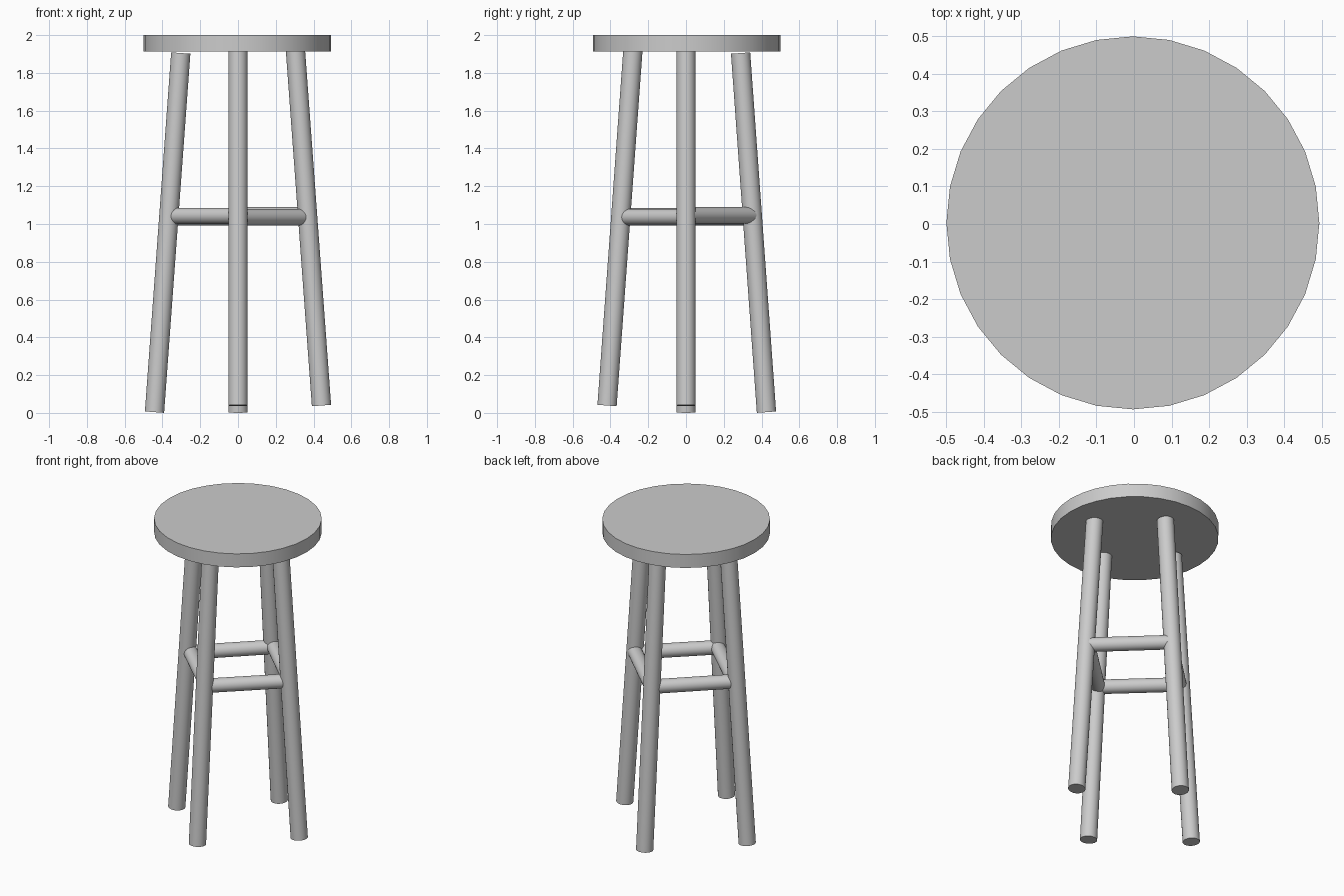
import bpy
from mathutils import Vector

cube = bpy.data.objects.get("Cube")
if cube:
    bpy.data.objects.remove(cube, do_unlink=True)

grey = bpy.data.materials.new("plain grey")
grey.use_nodes = True
colour = (0.6, 0.6, 0.6, 1)
grey.diffuse_color = colour
grey.node_tree.nodes["Principled BSDF"].inputs["Base Color"].default_value = colour


def rod(name, start, end, radius):
    """Round bar with flat ends between two points."""
    start, end = Vector(start), Vector(end)
    axis = end - start
    bpy.ops.mesh.primitive_cylinder_add(
        vertices=32, radius=radius, depth=axis.length, location=(start + end) / 2,
        rotation=axis.to_track_quat("Z", "Y").to_euler())
    obj = bpy.context.object
    obj.name = name
    obj.data.materials.append(grey)
    bpy.ops.object.shade_smooth_by_angle()
    return obj


# Seat disc
rod("seat", (-0.003, 0.003, 1.912), (-0.003, 0.003, 2), 0.496)

# Splayed legs: foot and top centres
legs = {
    "front": ((0, -0.418, 0.039), (0, -0.28, 1.935)),
    "left": ((0.442, 0, 0.039), (0.303, 0, 1.935)),
    "back": ((0, 0.426, 0.004), (0, 0.289, 1.905)),
    "right": ((-0.442, 0, 0.004), (-0.303, 0, 1.905)),
}
for side, (foot, top) in legs.items():
    rod(side + "_leg", foot, top, 0.051)


# Rungs between neighbouring legs, each pushed slightly in or out
def leg_point(side, z):
    foot, top = map(Vector, legs[side])
    return foot.lerp(top, (z - foot.z) / (top.z - foot.z))


rungs = [
    ("front", "left", 1.036, -0.012),
    ("left", "back", 1.046, 0.005),
    ("back", "right", 1.034, -0.01),
    ("right", "front", 1.042, -0.015),
]
for a, b, z, push in rungs:
    p, q = leg_point(a, z), leg_point(b, z)
    outward = (p + q) * 0.5
    outward.z = 0
    shift = outward.normalized() * push
    rod(a + "_" + b + "_rung", p + shift, q + shift, 0.043)
